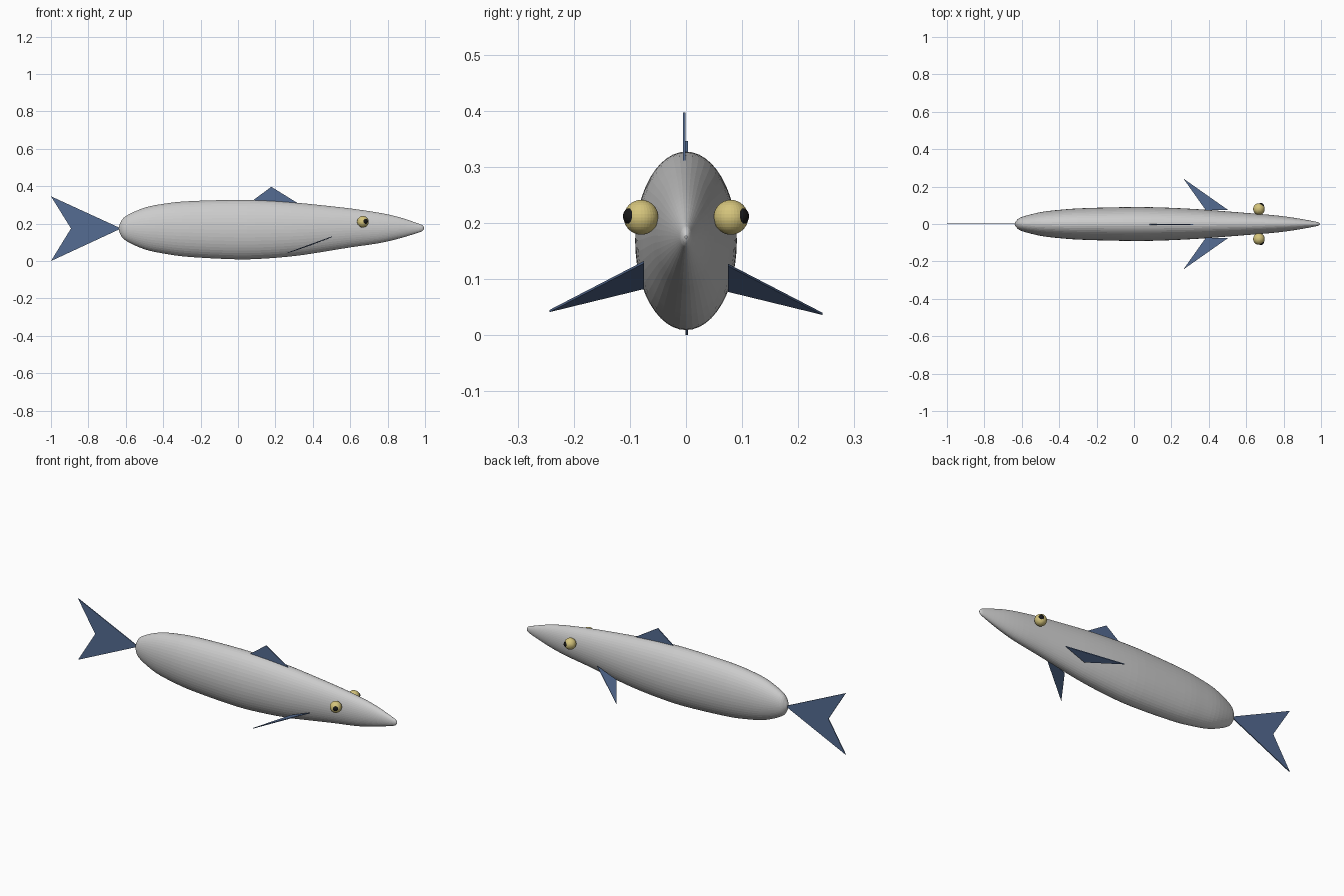
import bpy, bmesh, math
from mathutils import Vector

cube = bpy.data.objects.get("Cube")
if cube:
    bpy.data.objects.remove(cube)


def material(name, rgb):
    mat = bpy.data.materials.new(name)
    mat.use_nodes = True
    mat.diffuse_color = (*rgb, 1)
    mat.node_tree.nodes["Principled BSDF"].inputs["Base Color"].default_value = (*rgb, 1)
    return mat


GREY = material("silver grey", (0.6, 0.6, 0.6))
BLUE = material("fin blue", (0.09, 0.15, 0.29))
YELLOW = material("eye yellow", (0.66, 0.55, 0.2))
BLACK = material("pupil black", (0.008, 0.008, 0.008))


def finish(bm, name, mat):
    bmesh.ops.recalc_face_normals(bm, faces=bm.faces)
    mesh = bpy.data.meshes.new(name)
    bm.to_mesh(mesh)
    bm.free()
    mesh.materials.append(mat)
    obj = bpy.data.objects.new(name, mesh)
    bpy.context.collection.objects.link(obj)
    return obj


def smooth_path(points, steps):
    """Catmull-Rom curve through the points."""
    pts = [Vector(p) for p in points]
    pts = [pts[0]] + pts + [pts[-1]]
    out = []
    for a, b, c, d in zip(pts, pts[1:], pts[2:], pts[3:]):
        for i in range(steps):
            t = i / steps
            out.append(b + (c - a) * t / 2 + (a * 2 - b * 5 + c * 4 - d) * t * t / 2
                       + (b * 3 - a - c * 3 + d) * t ** 3 / 2)
    return out + [pts[-1]]


# Body: elliptical rings following the back and belly lines (x, top, bottom)
outline = [(-.638, .176, .172), (-.63, .203, .145), (-.6, .24, .109),
           (-.5, .285, .063), (-.39, .307, .039), (-.26, .32, .022),
           (0, .327, .009), (.17, .322, .015), (.32, .311, .029),
           (.44, .299, .047), (.6, .281, .073), (.75, .259, .095),
           (.86, .235, .12), (.965, .2, .152), (.987, .19, .162),
           (.995, .178, .172)]
SIDES = 48
WIDTH_RATIO = 0.57
bm = bmesh.new()
rings = []
for x, top, bottom in smooth_path(outline, 4):
    mid, half = (top + bottom) / 2, (top - bottom) / 2
    angles = [math.tau * i / SIDES for i in range(SIDES)]
    rings.append([bm.verts.new((x, half * WIDTH_RATIO * math.cos(a), mid + half * math.sin(a)))
                  for a in angles])
for r0, r1 in zip(rings, rings[1:]):
    for i in range(SIDES):
        j = (i + 1) % SIDES
        bm.faces.new((r0[i], r0[j], r1[j], r1[i]))
bm.faces.new(rings[0])
bm.faces.new(rings[-1])
finish(bm, "body", GREY)


# Fins: thin plates
def plate(name, points, thickness):
    bm = bmesh.new()
    offset = Vector(thickness)
    face = bm.faces.new([bm.verts.new(Vector(p) - offset / 2) for p in points])
    extruded = bmesh.ops.extrude_face_region(bm, geom=[face])["geom"]
    bmesh.ops.translate(bm, vec=offset,
                        verts=[v for v in extruded if isinstance(v, bmesh.types.BMVert)])
    finish(bm, name, BLUE)


plate("tail_fin", [(-.625, .0015, .174), (-1, .0015, .346),
                   (-.893, .0015, .174), (-1, .0015, 0)], (0, .005, 0))
plate("dorsal_fin", [(.077, -.003, .322), (.178, -.003, .397),
                     (.32, -.003, .309)], (0, .005, 0))

# Paired fins and eyes
for side, label, lift in ((1, "left", 0), (-1, "right", .005)):
    plate(label + "_pectoral_fin",
          [(.503, side * .075, .125 + lift), (.383, side * .075, .079 + lift),
           (.264, side * .243, .038 + lift)], (0, 0, .004))
    centre = Vector((.668, side * .08, .21))
    gaze = Vector((.53, side * .84, .08)).normalized()
    for part, radius, shift, mat in (("eye", .031, 0, YELLOW), ("pupil", .016, .0195, BLACK)):
        bm = bmesh.new()
        bmesh.ops.create_uvsphere(bm, u_segments=32, v_segments=16, radius=radius)
        ball = finish(bm, label + "_" + part, mat)
        ball.location = centre + gaze * shift
